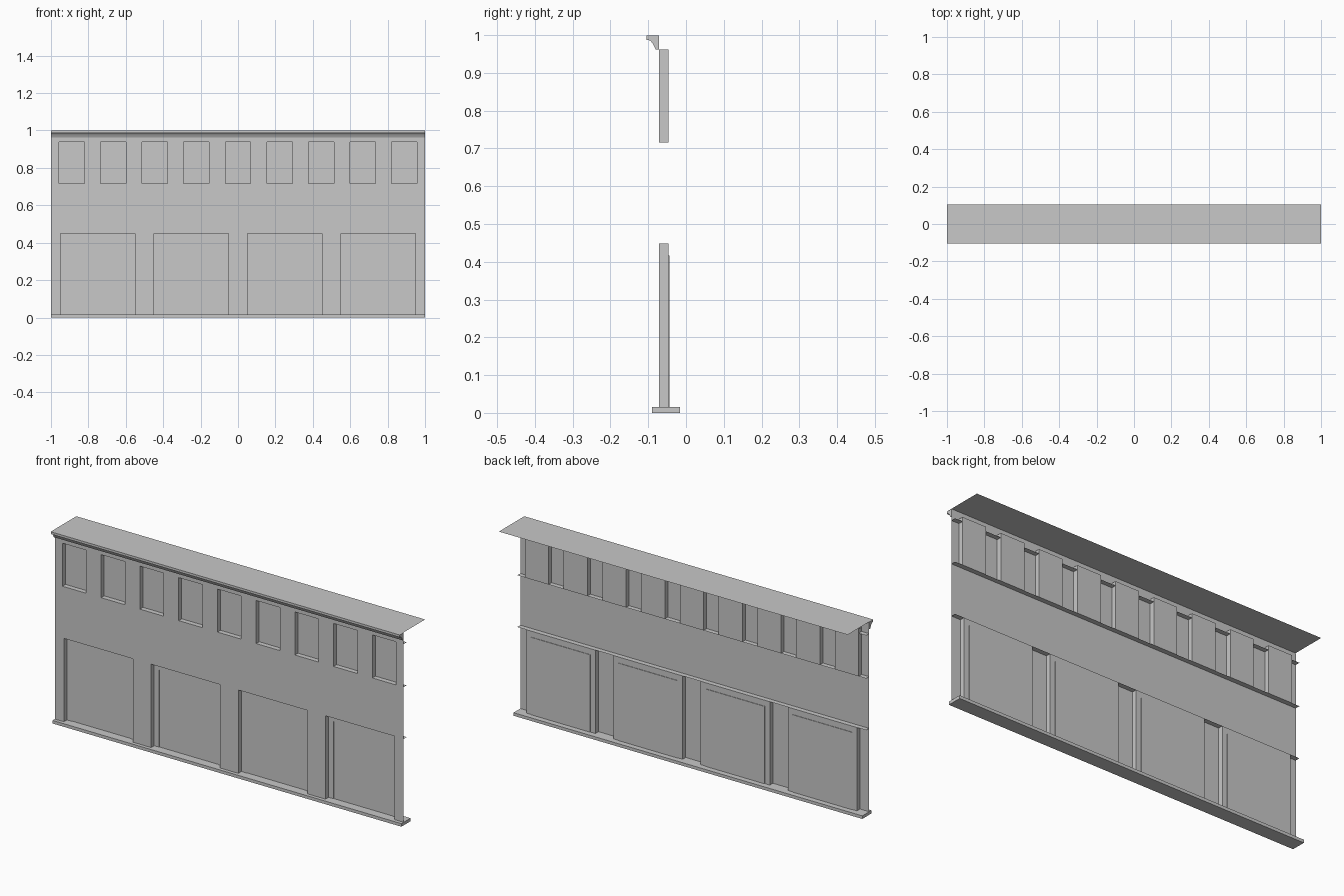
import bpy, bmesh

cube = bpy.data.objects.get("Cube")
if cube:
    bpy.data.objects.remove(cube, do_unlink=True)

grey = bpy.data.materials.new("plain_grey")
grey.use_nodes = True
COLOUR = (0.58, 0.58, 0.58, 1)
grey.diffuse_color = COLOUR
grey.node_tree.nodes["Principled BSDF"].inputs["Base Color"].default_value = COLOUR

# Shared levels: depths along y, then heights along z
WALL, RECESS, DOOR = -0.0716, -0.0464, -0.0438
BASE, SILL, HEAD, EAVE = 0.016, 0.716, 0.939, 0.962
DOOR_TOP, PANEL_TOP = 0.448, 0.417
windows = [((i - 4) * 2 / 9, 0.068) for i in range(9)]
doors = [((i - 1.5) * 0.5, 0.198) for i in range(4)]
PANEL_HALF = 0.17


def finish(name, bm):
    mesh = bpy.data.meshes.new(name)
    bm.to_mesh(mesh)
    bm.free()
    mesh.materials.append(grey)
    obj = bpy.data.objects.new(name, mesh)
    bpy.context.collection.objects.link(obj)
    return obj


def quad(bm, *points):
    bm.faces.new([bm.verts.new(p) for p in points])


def upright(bm, x0, x1, z0, z1, y):
    """Sheet facing the front."""
    quad(bm, (x0, y, z0), (x1, y, z0), (x1, y, z1), (x0, y, z1))


def flat(bm, x0, x1, y0, y1, z):
    """Horizontal sheet."""
    quad(bm, (x0, y0, z), (x1, y0, z), (x1, y1, z), (x0, y1, z))


def side(bm, x, y0, y1, z0, z1):
    """Sheet across the wall."""
    quad(bm, (x, y0, z0), (x, y1, z0), (x, y1, z1), (x, y0, z1))


def extrusion(name, profile):
    """Closed y-z profile swept over the full length."""
    bm = bmesh.new()
    face = bm.faces.new([bm.verts.new((-1, y, z)) for y, z in profile])
    out = bmesh.ops.extrude_face_region(bm, geom=[face])
    for v in out["geom"]:
        if isinstance(v, bmesh.types.BMVert):
            v.co.x = 1
    if not face.is_valid or len(bm.faces) == len(profile) + 1:
        bm.faces.new([v for v in bm.verts if v.co.x < 0][:len(profile)])
    bmesh.ops.recalc_face_normals(bm, faces=bm.faces)
    return finish(name, bm)


# Front wall: solid bands, and piers between the openings
bm = bmesh.new()
upright(bm, -1, 1, DOOR_TOP, SILL, WALL)
upright(bm, -1, 1, HEAD, EAVE, WALL)
for row, z0, z1 in ((windows, SILL, HEAD), (doors, BASE, DOOR_TOP)):
    left = -1
    for centre, half in row + [(1.5, 0.5)]:
        upright(bm, left, centre - half, z0, z1, WALL)
        left = centre + half
finish("front_wall", bm)

# Long ledges behind the wall that form the sills and heads
bm = bmesh.new()
for z in (DOOR_TOP, SILL, HEAD):
    flat(bm, -1, 1, WALL, RECESS, z)
finish("recess_ledges", bm)

# Window recesses
bm = bmesh.new()
for centre, half in windows:
    upright(bm, centre - half, centre + half, SILL, EAVE, RECESS)
    for s in (-1, 1):
        side(bm, centre + s * half, WALL, RECESS, SILL, EAVE)
finish("window_recesses", bm)

# Door recesses: reveal, frame, and slightly deeper panel
frames, panels = bmesh.new(), bmesh.new()
for centre, half in doors:
    for s in (-1, 1):
        outer, inner = centre + s * half, centre + s * PANEL_HALF
        side(frames, outer, WALL, RECESS, BASE, DOOR_TOP)
        upright(frames, min(outer, inner), max(outer, inner), BASE, DOOR_TOP, RECESS)
        side(panels, inner, RECESS, DOOR, BASE, PANEL_TOP)
    x0, x1 = centre - PANEL_HALF, centre + PANEL_HALF
    upright(frames, x0, x1, PANEL_TOP, DOOR_TOP, RECESS)
    flat(panels, x0, x1, RECESS, DOOR, PANEL_TOP)
    upright(panels, x0, x1, BASE, PANEL_TOP, DOOR)
finish("door_frames", frames)
finish("door_panels", panels)

# Base plinth and moulded cornice
extrusion("base_plinth", [(-0.09, 0), (-0.0155, 0), (-0.0155, BASE), (-0.09, BASE)])
extrusion("cornice", [(WALL, EAVE), (-0.08, EAVE), (-0.084, 0.97), (-0.089, 0.979),
                      (-0.095, 0.986), (-0.104, 0.987), (-0.104, 0.999), (WALL, 0.999)])

# Flat roof sheet
bm = bmesh.new()
flat(bm, -1, 1, -0.104, 0.104, 1.0)
finish("roof", bm)
